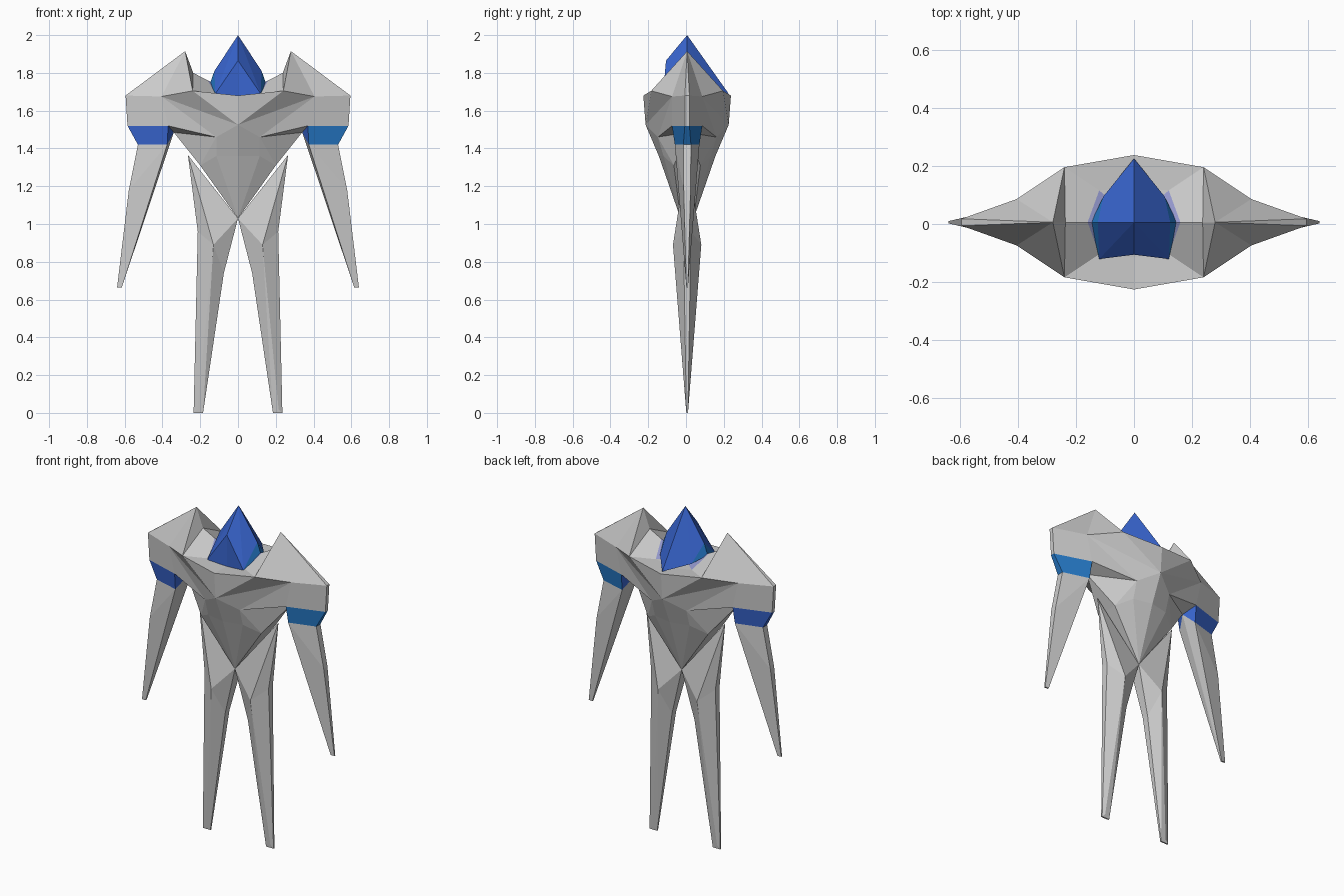
import bpy, bmesh

if "Cube" in bpy.data.objects:
    bpy.data.objects.remove(bpy.data.objects["Cube"])

Y0 = 0.006  # front/back symmetry plane


def material(name, rgb):
    m = bpy.data.materials.new(name)
    m.diffuse_color = (*rgb, 1)
    m.use_nodes = True
    m.node_tree.nodes["Principled BSDF"].inputs["Base Color"].default_value = m.diffuse_color
    return m


MATS = [material("light grey", (0.60, 0.60, 0.60)),
        material("royal blue", (0.04, 0.13, 0.62)),
        material("azure blue", (0.02, 0.20, 0.60)),
        material("lilac grey", (0.30, 0.32, 0.62))]
GREY, ROYAL, AZURE, LILAC = range(4)


def build(name, pts, faces, sides=(1, -1), fronts=(1, -1)):
    """Points are (x, depth, z) of one quarter. Faces name points by letter,
    lowercase meaning the same point on the opposite (front/back) side."""
    bm = bmesh.new()
    cache, done = {}, set()

    def vert(x, y, z):
        key = (round(x, 4), round(y, 4), round(z, 4))
        if key not in cache:
            cache[key] = bm.verts.new(key)
        return cache[key]

    for sx in sides:
        for sy in fronts:
            for keys, mat in faces:
                vs = []
                for k in keys:
                    x, d, z = pts[k.upper()]
                    flip = 1 if k.isupper() else -1
                    v = vert(sx * x, Y0 - sy * flip * d, z)
                    if v not in vs:
                        vs.append(v)
                if len(vs) < 3 or frozenset(vs) in done:
                    continue
                done.add(frozenset(vs))
                f = bm.faces.new(vs)
                f.material_index = mat
    bmesh.ops.recalc_face_normals(bm, faces=bm.faces[:])
    me = bpy.data.meshes.new(name)
    bm.to_mesh(me)
    bm.free()
    for m in MATS:
        me.materials.append(m)
    ob = bpy.data.objects.new(name, me)
    bpy.context.collection.objects.link(ob)
    return ob


# Torso with shoulder peaks, collar bowl, chest and tapered waist
torso = {
    "P": (0.28, 0, 1.915), "O": (0.595, 0.012, 1.68), "Q": (0.405, 0.08, 1.675),
    "T": (0.24, 0.19, 1.705), "N": (0.237, 0, 1.80), "S": (0.16, 0, 1.76),
    "L": (0.12, 0.11, 1.69), "C": (0, 0.12, 1.675), "Z": (0, 0, 1.68),
    "F": (0, 0.232, 1.68), "H": (0, 0.22, 1.525), "K": (0.115, 0.155, 1.46),
    "R": (0.37, 0.08, 1.52), "E": (0.585, 0.012, 1.52), "I": (0.34, 0, 1.485),
    "W": (0.20, 0.07, 1.31), "M": (0.115, 0.125, 1.36), "D": (0, 0.035, 1.03),
    "B": (0, 0.15, 1.36),
}
build("torso", torso, [(f, GREY) for f in (
    "POQ", "PQT", "POo",                        # shoulder tops
    "PTN", "NTLS", "TFCL",                      # inner collar
    "TFH", "TQH", "QHK", "QRK", "OQRE", "RIK",  # chest and shoulder fronts
    "OEeo", "REerI",                            # shoulder outside and underside
    "HKMB", "BMD", "KIW", "KWM", "MWD",         # belly
    "IWw", "WwdD")] + [("SLZ", LILAC), ("LCZ", GREY)])

# Arms with a coloured band at the top
arm = {
    "R": (0.37, 0.08, 1.52), "E": (0.585, 0.012, 1.52), "I": (0.34, 0, 1.485),
    "A": (0.375, 0.065, 1.42), "B": (0.53, 0.02, 1.42), "M": (0.578, 0.018, 1.18),
    "T": (0.64, 0.004, 0.665), "U": (0.615, 0.004, 0.665),
}
limb = [("AMB", GREY), ("AUTM", GREY), ("BMmb", GREY), ("MTtm", GREY),
        ("IAU", GREY), ("IUu", GREY), ("TUut", GREY)]
for side, name, colour in ((1, "right_arm", AZURE), (-1, "left_arm", ROYAL)):
    band = [("REBA", colour), ("EBbe", colour), ("RAI", ROYAL)]
    build(name, arm, limb + band, sides=(side,))

# Legs with hip spikes, faceted knees and narrow flat feet
leg = {
    "S": (0.265, 0, 1.365), "G": (0, 0.035, 1.03), "K": (0.13, 0.075, 0.89),
    "O": (0.213, 0.02, 0.96), "I": (0.075, 0.02, 0.74),
    "F": (0.235, 0.004, 0), "E": (0.185, 0.004, 0), "R": (0.215, 0.006, 0.02),
}
for side, name in ((1, "right_leg"), (-1, "left_leg")):
    build(name, leg, [(f, GREY) for f in (
        "SGK", "SKO", "SOo", "KOFR", "KRE", "RFE", "KEI", "KIG",
        "OFfo", "IEei", "GIig", "SGg", "FEef")], sides=(side,))

# Pointed helmet with bright cheek strips
head = {
    "A": (0, 0, 2.0), "F": (0, 0.112, 1.865), "L": (0.12, 0.127, 1.69),
    "C": (0, 0.112, 1.675), "S": (0.125, 0, 1.81), "U": (0.148, 0, 1.745),
    "B": (0, -0.22, 1.69), "E": (0.105, -0.09, 1.715),
}
build("head", head, [
    ("FLC", ROYAL), ("AFL", ROYAL), ("ALS", ROYAL), ("ASE", ROYAL), ("AEB", ROYAL),
    ("SLU", AZURE), ("SUE", AZURE), ("CLU", ROYAL), ("CUE", ROYAL), ("CEB", ROYAL),
], fronts=(1,))
